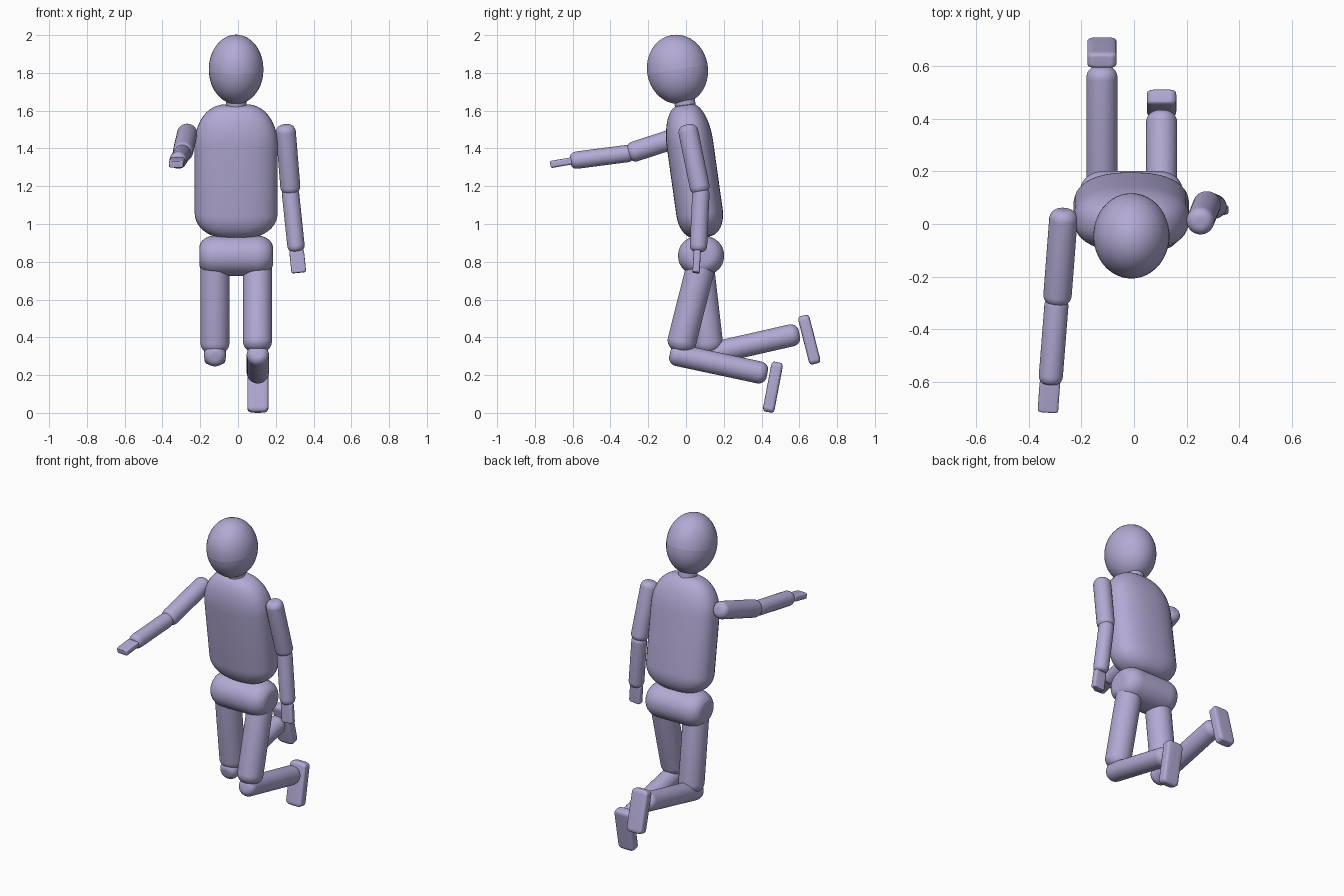
import bpy, bmesh
from math import sin, cos, pi, radians, copysign
from mathutils import Vector

cube = bpy.data.objects.get("Cube")
if cube:
    bpy.data.objects.remove(cube, do_unlink=True)

lavender = bpy.data.materials.new("lavender")
lavender.use_nodes = True
COLOUR = (0.45, 0.40, 0.66, 1)
lavender.diffuse_color = COLOUR
lavender.node_tree.nodes["Principled BSDF"].inputs["Base Color"].default_value = COLOUR

SEG, STEPS = 40, 10


def power(value, n):
    return copysign(abs(value) ** (2 / n), value)


def pod(name, start, end, a, b, caps, flat=0.2, n=2, side=(1, 0, 0)):
    """Rounded solid from tip to tip: a is the half width along side, b the half depth,
    caps the rounding length at each end, flat the size of the blunt tip, n the squareness."""
    start, end = Vector(start), Vector(end)
    w = (end - start).normalized()
    length = (end - start).length
    u = Vector(side)
    u = (u - w * u.dot(w)).normalized()
    v = w.cross(u)
    first, last = caps
    angles = [i * pi / 2 / STEPS for i in range(STEPS + 1)]
    rings = [(first * (1 - cos(t)), flat + (1 - flat) * sin(t)) for t in angles]
    rings += [(length - last * (1 - cos(t)), flat + (1 - flat) * sin(t))
              for t in reversed(angles)]

    bm = bmesh.new()
    loops = []
    for along, size in rings:
        loop = []
        for i in range(SEG):
            t = 2 * pi * (i + 0.5) / SEG
            p = start + w * along + (u * a * power(cos(t), n) + v * b * power(sin(t), n)) * size
            loop.append(bm.verts.new(p))
        loops.append(loop)
    for low, high in zip(loops, loops[1:]):
        for i in range(SEG):
            j = (i + 1) % SEG
            bm.faces.new((low[i], low[j], high[j], high[i]))
    bm.faces.new(loops[0][::-1])
    bm.faces.new(loops[-1])
    bmesh.ops.remove_doubles(bm, verts=bm.verts, dist=0.00005)
    bmesh.ops.recalc_face_normals(bm, faces=bm.faces)

    mesh = bpy.data.meshes.new(name)
    bm.to_mesh(mesh)
    bm.free()
    mesh.materials.append(lavender)
    obj = bpy.data.objects.new(name, mesh)
    bpy.context.collection.objects.link(obj)
    bpy.ops.object.select_all(action='DESELECT')
    obj.select_set(True)
    bpy.context.view_layer.objects.active = obj
    bpy.ops.object.shade_smooth_by_angle(angle=radians(40))
    return obj


def limb(name, start, end, radius, flat=0.3):
    cap = radius * 0.75
    return pod(name, start, end, radius, radius, (cap, cap), flat)


def block(name, start, end, width, depth, cap):
    return pod(name, start, end, width, depth, (cap, cap), 1 - cap / width, 5)


# Head, neck and trunk
pod("head", (-0.01, -0.015, 1.637), (-0.01, -0.075, 2.0), 0.145, 0.162, (0.184, 0.184), 0.01)
limb("neck", (-0.01, 0.01, 1.55), (-0.01, -0.02, 1.72), 0.055, 0.8)
pod("torso", (-0.01, 0.09, 0.93), (-0.01, -0.008, 1.63), 0.22, 0.124, (0.13, 0.21), 0.3, 2.4)
pod("pelvis", (-0.205, 0.08, 0.832), (0.185, 0.08, 0.832), 0.122, 0.108, (0.09, 0.09),
    0.4, 2.1, side=(0, 1, 0))

# Right leg, kneeling with the shin raised behind
limb("right_thigh", (-0.122, 0.06, 0.88), (-0.122, 0.125, 0.315), 0.077)
limb("right_shin", (-0.122, 0.05, 0.295), (-0.122, 0.60, 0.42), 0.059)
block("right_foot", (-0.122, 0.62, 0.515), (-0.122, 0.685, 0.26), 0.056, 0.031, 0.025)

# Left leg
limb("left_thigh", (0.103, 0.105, 0.88), (0.103, -0.035, 0.325), 0.077)
limb("left_shin", (0.105, -0.085, 0.315), (0.105, 0.43, 0.205), 0.059)
block("left_foot", (0.105, 0.485, 0.268), (0.105, 0.435, 0.004), 0.056, 0.031, 0.025)

# Left arm, hanging down
limb("left_upper_arm", (0.25, 0.005, 1.525), (0.28, 0.08, 1.16), 0.053)
limb("left_forearm", (0.275, 0.08, 1.19), (0.31, 0.065, 0.855), 0.046, 0.5)
block("left_hand", (0.31, 0.06, 0.86), (0.322, 0.053, 0.742), 0.039, 0.019, 0.01)

# Right arm, reaching forward
limb("right_upper_arm", (-0.266, 0.055, 1.49), (-0.294, -0.308, 1.372), 0.054)
limb("right_forearm", (-0.293, -0.28, 1.377), (-0.319, -0.61, 1.334), 0.046, 0.5)
block("right_hand", (-0.32, -0.60, 1.335), (-0.328, -0.716, 1.315), 0.039, 0.019, 0.01)
